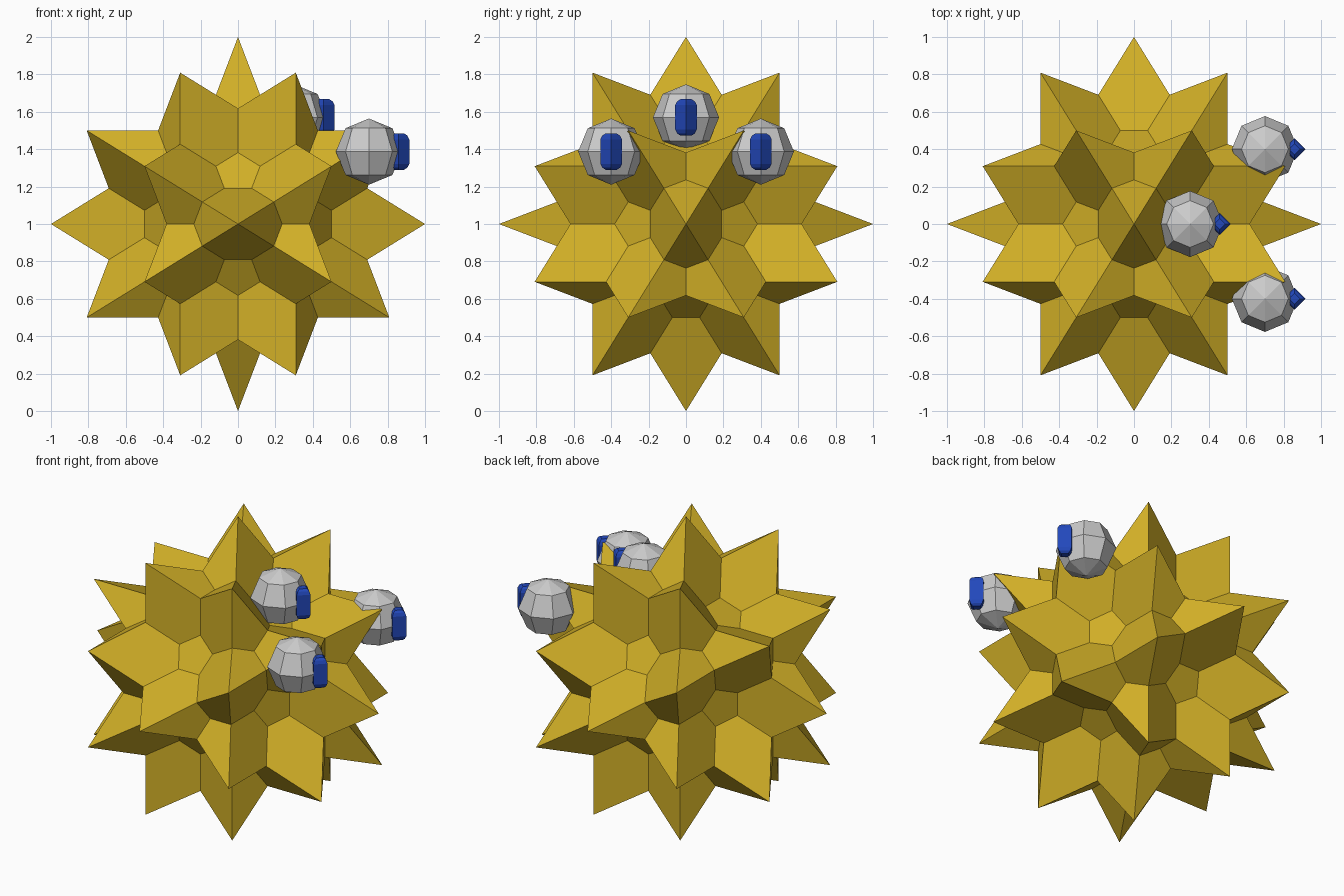
import bpy, bmesh
from math import sqrt, pi, cos, sin, atan2
from itertools import product
from mathutils import Vector, Matrix

if "Cube" in bpy.data.objects:
    bpy.data.objects.remove(bpy.data.objects["Cube"])

PHI = (1 + sqrt(5)) / 2
CENTRE = Vector((0, 0, 1))


def material(name, rgb):
    m = bpy.data.materials.new(name)
    m.use_nodes = True
    m.diffuse_color = (*rgb, 1)
    m.node_tree.nodes["Principled BSDF"].inputs["Base Color"].default_value = (*rgb, 1)
    return m


def add_object(name, bm, mat):
    bmesh.ops.remove_doubles(bm, verts=bm.verts, dist=0.0005)
    bmesh.ops.recalc_face_normals(bm, faces=bm.faces)
    mesh = bpy.data.meshes.new(name)
    bm.to_mesh(mesh)
    bm.free()
    mesh.materials.append(mat)
    ob = bpy.data.objects.new(name, mesh)
    bpy.context.collection.objects.link(ob)
    return ob


def orbit(a, b, c):
    """Unit vectors for every sign and cyclic order of a, b, c."""
    found = []
    for sx, sy, sz in product((1, -1), repeat=3):
        v = (a * sx, b * sy, c * sz)
        for k in range(3):
            p = Vector(v[k:] + v[:k]).normalized()
            if all((p - q).length > 0.01 for q in found):
                found.append(p)
    return found


def ring(axis, points, reach):
    """Points near an axis, in order around it."""
    u = axis.orthogonal().normalized()
    w = axis.cross(u)
    near = [p for p in points if p.dot(axis) > reach]
    return sorted(near, key=lambda p: atan2(p.dot(w), p.dot(u)))


gold = material("gold", (0.64, 0.43, 0.02))
grey = material("light grey", (0.6, 0.6, 0.6))
blue = material("blue", (0.016, 0.065, 0.5))

# Star body: 30 four-sided spikes with valleys on the five- and three-fold axes
tips = orbit(0, 0, 1) + orbit(1 / PHI, 1, PHI)
five_axes = orbit(0, PHI, 1)
three_axes = orbit(1, 1, 1) + orbit(0, 1 / PHI, PHI)
floor = five_axes[0].z if abs(five_axes[0].z) > 0.1 else 0.5257
floor = 1 / sqrt(PHI * PHI + 1)
floor_radius = PHI * floor / PHI ** 4
bm = bmesh.new()


def face(points):
    bm.faces.new([bm.verts.new(p + CENTRE) for p in points])


def valley(a, b):
    return (a + b) / PHI ** 2


for axis in five_axes:
    spikes = ring(axis, tips, 0.8)
    n = len(spikes)
    low, high = [], []
    for i in range(n):
        v = valley(spikes[i], spikes[(i + 1) % n])
        out = (v - axis * v.dot(axis)).normalized()
        high.append(v)
        low.append(axis * floor + out * floor_radius)
    face(low)
    for i in range(n):
        face([spikes[i], high[i], low[i], low[i - 1], high[i - 1]])

for axis in three_axes:
    spikes = ring(axis, tips, 0.9)
    n = len(spikes)
    pit = axis * (floor / 0.7947)
    for i in range(n):
        face([spikes[i], valley(spikes[i], spikes[(i + 1) % n]), pit,
              valley(spikes[i], spikes[i - 1])])
add_object("star_body", bm, gold)


# Eyes: coarse balls, each with an upright four-sided pupil on the +x side
def lathe(profile, sides):
    b = bmesh.new()
    rings = [[b.verts.new((r * cos(2 * pi * k / sides), r * sin(2 * pi * k / sides), z))
              for k in range(sides)] for r, z in profile]
    for lower, upper in zip(rings, rings[1:]):
        for k in range(sides):
            j = (k + 1) % sides
            b.faces.new((lower[k], lower[j], upper[j], upper[k]))
    b.faces.new(rings[0][::-1])
    b.faces.new(rings[-1])
    return b


half = [(0.058, 0.065), (0.048, 0.085), (0.03, 0.097)]
pupil_profile = [(r, -z) for r, z in reversed(half)] + half
eyes = {"right": (0.7, -0.4, 1.387), "left": (0.7, 0.4, 1.387), "top": (0.3, 0, 1.57)}
for side, place in eyes.items():
    ball = bmesh.new()
    bmesh.ops.create_uvsphere(ball, u_segments=8, v_segments=4, radius=0.177)
    add_object(side + "_eyeball", ball, grey).location = place
    pupil = add_object(side + "_pupil", lathe(pupil_profile, 4), blue)
    pupil.location = Vector(place) + Vector((0.158, 0, 0))
